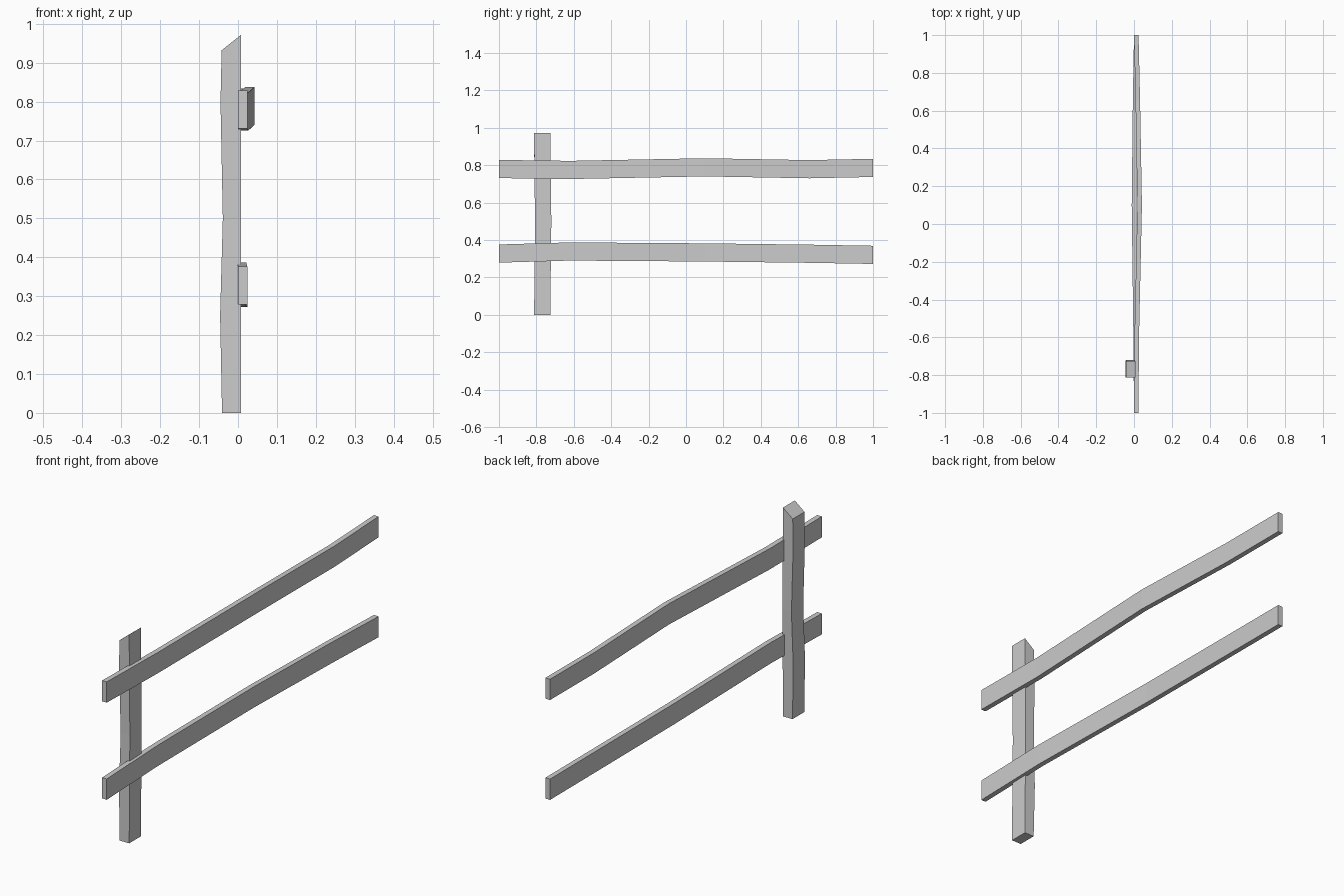
import bpy
import bmesh

cube = bpy.data.objects.get("Cube")
if cube:
    bpy.data.objects.remove(cube, do_unlink=True)

grey = bpy.data.materials.new("plain grey")
grey.use_nodes = True
COLOUR = (0.6, 0.6, 0.6, 1)
grey.diffuse_color = COLOUR
grey.node_tree.nodes["Principled BSDF"].inputs["Base Color"].default_value = COLOUR


def beam(name, rings):
    """Join a run of four-cornered sections into a closed plank."""
    bm = bmesh.new()
    loops = [[bm.verts.new(p) for p in ring] for ring in rings]
    for a, b in zip(loops, loops[1:]):
        for i in range(4):
            j = (i + 1) % 4
            bm.faces.new((a[i], a[j], b[j], b[i]))
    bm.faces.new(loops[0])
    bm.faces.new(loops[-1])
    bmesh.ops.recalc_face_normals(bm, faces=bm.faces)
    mesh = bpy.data.meshes.new(name)
    bm.to_mesh(mesh)
    bm.free()
    mesh.materials.append(grey)
    obj = bpy.data.objects.new(name, mesh)
    bpy.context.collection.objects.link(obj)
    return obj


def rail(name, stations, width=0.024, height=0.097):
    """Stations give y, inner x and bottom z along the rail."""
    beam(name, [[(x, y, z), (x + width, y, z),
                 (x + width, y, z + height), (x, y, z + height)]
                for y, x, z in stations])


# Slightly warped rails
rail("upper_rail", [(-1, 0, 0.731), (-0.62, 0.002, 0.726), (0.1, 0.018, 0.74),
                    (0.66, 0.008, 0.73), (1, 0, 0.737)])
rail("lower_rail", [(-1, 0, 0.279), (-0.62, -0.003, 0.29), (0.1, -0.012, 0.285),
                    (0.66, -0.006, 0.278), (1, 0, 0.272)])

# Post with a sloping top: z at back, z at rail side, back x, shift in y
post = [(0, 0, -0.041, 0), (0.25, 0.25, -0.046, 0.002), (0.5, 0.5, -0.039, 0.005),
        (0.8, 0.8, -0.045, 0.001), (0.932, 0.972, -0.042, 0)]
FRONT, BACK, FACE = -0.812, -0.725, 0.008
beam("post", [[(x, FRONT + s, low), (FACE, FRONT + s, high),
               (FACE, BACK + s, high), (x, BACK + s, low)]
              for low, high, x, s in post])
